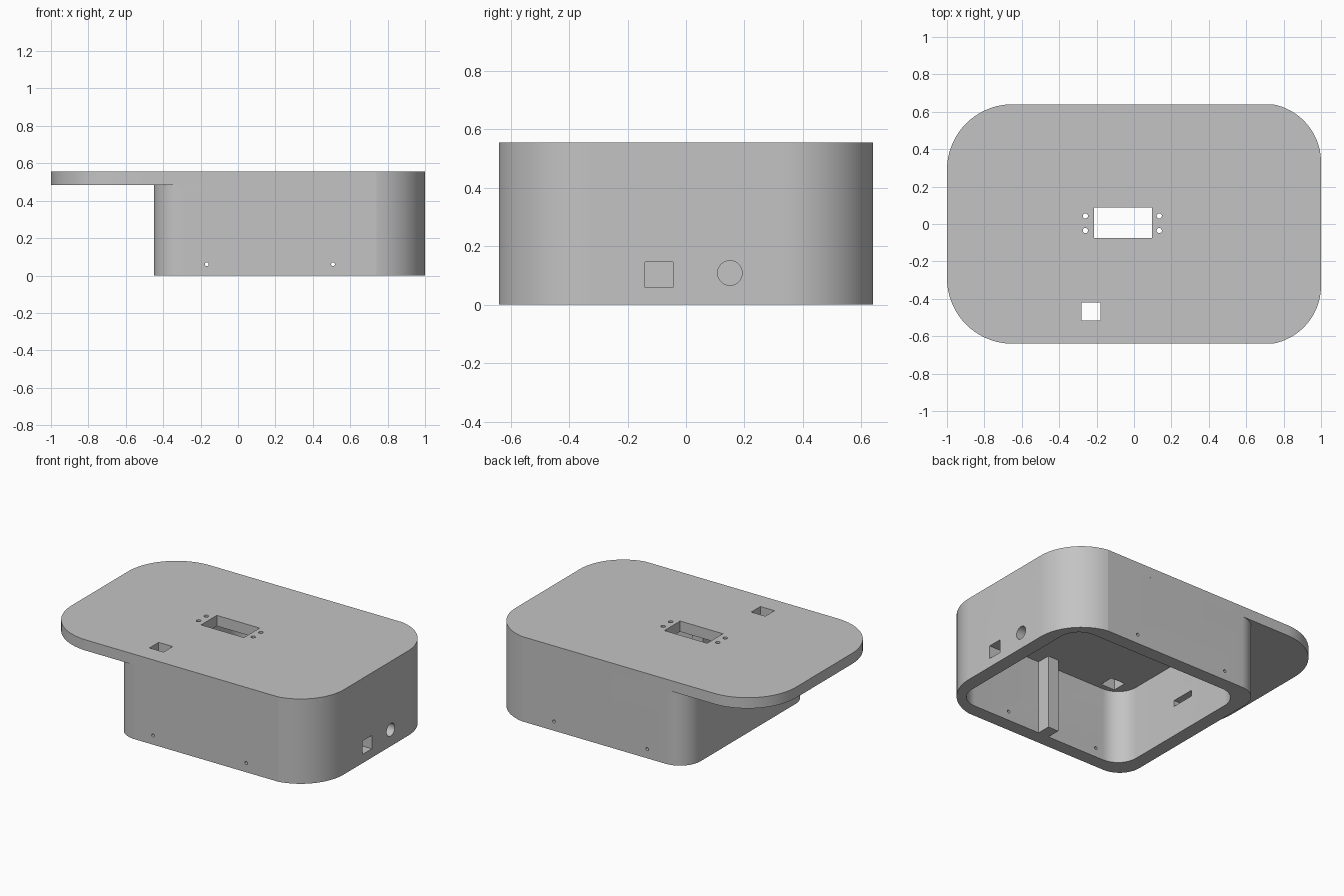
import bpy, bmesh
from math import cos, sin, pi, radians

if "Cube" in bpy.data.objects:
    bpy.data.objects.remove(bpy.data.objects["Cube"], do_unlink=True)

grey = bpy.data.materials.new("light_grey")
grey.use_nodes = True
colour = (0.55, 0.55, 0.55, 1)
grey.diffuse_color = colour
grey.node_tree.nodes["Principled BSDF"].inputs["Base Color"].default_value = colour

TOP, CEIL = 0.555, 0.485      # plate top and underside
HALF, WALL = 0.64, 0.09       # half depth and wall thickness


def prism(name, points, vector):
    """Extrude a closed outline of 3D points along a vector."""
    bm = bmesh.new()
    face = bm.faces.new([bm.verts.new(p) for p in points])
    side = bmesh.ops.extrude_face_region(bm, geom=[face])["geom"]
    bmesh.ops.translate(bm, vec=vector, verts=[v for v in side if isinstance(v, bmesh.types.BMVert)])
    bmesh.ops.recalc_face_normals(bm, faces=bm.faces)
    mesh = bpy.data.meshes.new(name)
    bm.to_mesh(mesh)
    bm.free()
    mesh.materials.append(grey)
    ob = bpy.data.objects.new(name, mesh)
    bpy.context.collection.objects.link(ob)
    return ob


def box(name, x0, x1, y0, y1, z0, z1):
    return prism(name, [(x0, y0, z0), (x1, y0, z0), (x1, y1, z0), (x0, y1, z0)], (0, 0, z1 - z0))


def rod(name, centre, r, axis, length, n=48):
    """Round cutter along axis 0, 1 or 2, centred on the given point."""
    points = []
    for i in range(n):
        p = list(centre)
        p[axis] -= length / 2
        p[(axis + 1) % 3] += r * cos(2 * pi * i / n)
        p[(axis + 2) % 3] += r * sin(2 * pi * i / n)
        points.append(p)
    return prism(name, points, [length * (k == axis) for k in range(3)])


def arc(cx, cy, r, start, end, n=18):
    angles = [radians(start + (end - start) * i / n) for i in range(n + 1)]
    return [(cx + r * cos(a), cy + r * sin(a)) for a in angles]


def outline(back_right, back_left, z):
    """Mirror two back corners to the front to close the outline."""
    back = back_right + back_left
    return [(x, y, z) for x, y in back + [(x, -y) for x, y in reversed(back)]]


def cut(target, cutter):
    cutter.hide_render = True
    mod = target.modifiers.new("cut", "BOOLEAN")
    mod.operation, mod.solver, mod.object = "DIFFERENCE", "EXACT", cutter
    bpy.context.view_layer.objects.active = target
    bpy.ops.object.modifier_apply(modifier=mod.name)
    bpy.data.objects.remove(cutter, do_unlink=True)


# Corner shared by the plate and the body
shared = arc(0.685, 0.33, 0.315, 0, 80)

# Overhanging top plate with display window, sensor opening and screw holes
plate = prism("top_plate", outline(shared, arc(-0.65, HALF - 0.35, 0.35, 90, 180), CEIL), (0, 0, TOP - CEIL))
cut(plate, box("window_cutter", -0.215, 0.095, -0.075, 0.088, 0.4, 0.6))
cut(plate, box("opening_cutter", -0.28, -0.178, -0.515, -0.42, 0.4, 0.6))
for x in (-0.26, 0.135):
    for y in (-0.035, 0.043):
        cut(plate, rod("screw_cutter", (x, y, TOP), 0.014, 2, 0.4))

# Hollow body, open underneath
body = prism("body", outline(shared, arc(-0.3, HALF - 0.15, 0.15, 90, 180), 0), (0, 0, CEIL))
r = 0.14
inner_y = HALF - WALL
cavity = outline(arc(1 - WALL - r, inner_y - r, r, 0, 90), arc(-0.45 + WALL + r, inner_y - r, r, 90, 180), -0.1)
cut(body, prism("cavity_cutter", cavity, (0, 0, 0.8)))

# Side ports, cable slot and wall screw holes
cut(body, box("port_cutter", 0.8, 1.1, -0.14, -0.045, 0.058, 0.145))
cut(body, rod("jack_cutter", (1, 0.15, 0.108), 0.042, 0, 0.4))
cut(body, box("slot_cutter", -0.5, -0.3, -0.06, 0.1, 0.2, 0.24))
for x in (-0.167, 0.508):
    for y in (-HALF, HALF):
        cut(body, rod("wall_screw_cutter", (x, y, 0.06), 0.01, 1, 0.4))

# Inner rib on the front wall
rib = box("inner_rib", 0.2, 0.277, -0.57, -0.46, 0, CEIL)

# Smooth the curved walls and keep real edges sharp
bpy.ops.object.select_all(action="DESELECT")
for ob in (plate, body, rib):
    ob.select_set(True)
bpy.context.view_layer.objects.active = body
bpy.ops.object.shade_smooth_by_angle(angle=radians(9))
